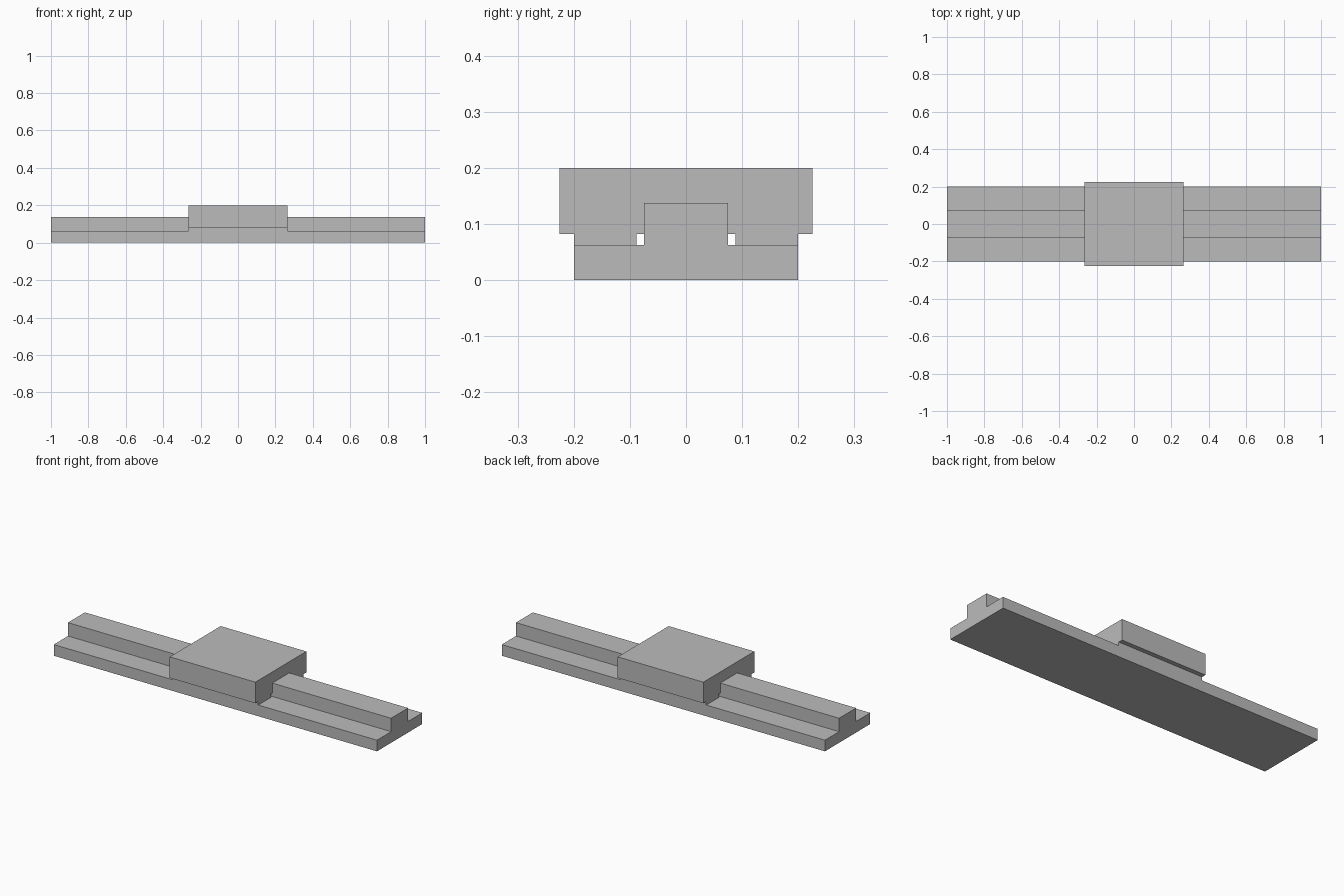
import bpy
import bmesh

if "Cube" in bpy.data.objects:
    bpy.data.objects.remove(bpy.data.objects["Cube"])

grey = bpy.data.materials.new("light_grey")
grey.diffuse_color = (0.5, 0.5, 0.5, 1.0)
grey.use_nodes = True
grey.node_tree.nodes["Principled BSDF"].inputs["Base Color"].default_value = grey.diffuse_color


def extrude_profile(name, half, half_length):
    """Mirror a (y, z) half profile and extrude it along x."""
    outline = half + [(-y, z) for y, z in reversed(half)]
    bm = bmesh.new()
    face = bm.faces.new([bm.verts.new((-half_length, y, z)) for y, z in outline])
    ext = bmesh.ops.extrude_face_region(bm, geom=[face])
    moved = [v for v in ext["geom"] if isinstance(v, bmesh.types.BMVert)]
    bmesh.ops.translate(bm, verts=moved, vec=(2 * half_length, 0, 0))
    bmesh.ops.recalc_face_normals(bm, faces=bm.faces[:])
    mesh = bpy.data.meshes.new(name)
    bm.to_mesh(mesh)
    bm.free()
    mesh.materials.append(grey)
    obj = bpy.data.objects.new(name, mesh)
    bpy.context.collection.objects.link(obj)
    return obj


# Long base with a raised central guide
rail = extrude_profile("rail_with_carriage", [
    (0.2, 0.0), (0.2, 0.0625), (0.075, 0.0625), (0.075, 0.1375)], 1.0)

# Carriage block with two feet sunk into the base, leaving slots by the guide
carriage = extrude_profile("carriage", [
    (0.0885, 0.082), (0.0885, 0.03), (0.2, 0.03), (0.2, 0.082),
    (0.225, 0.082), (0.225, 0.2)], 0.265)

# Fuse both parts into one solid
union = rail.modifiers.new("fuse", "BOOLEAN")
union.operation = "UNION"
union.solver = "EXACT"
union.object = carriage
depsgraph = bpy.context.evaluated_depsgraph_get()
fused = bpy.data.meshes.new_from_object(rail.evaluated_get(depsgraph))
rail.modifiers.clear()
rail.data = fused
bpy.data.objects.remove(carriage)
